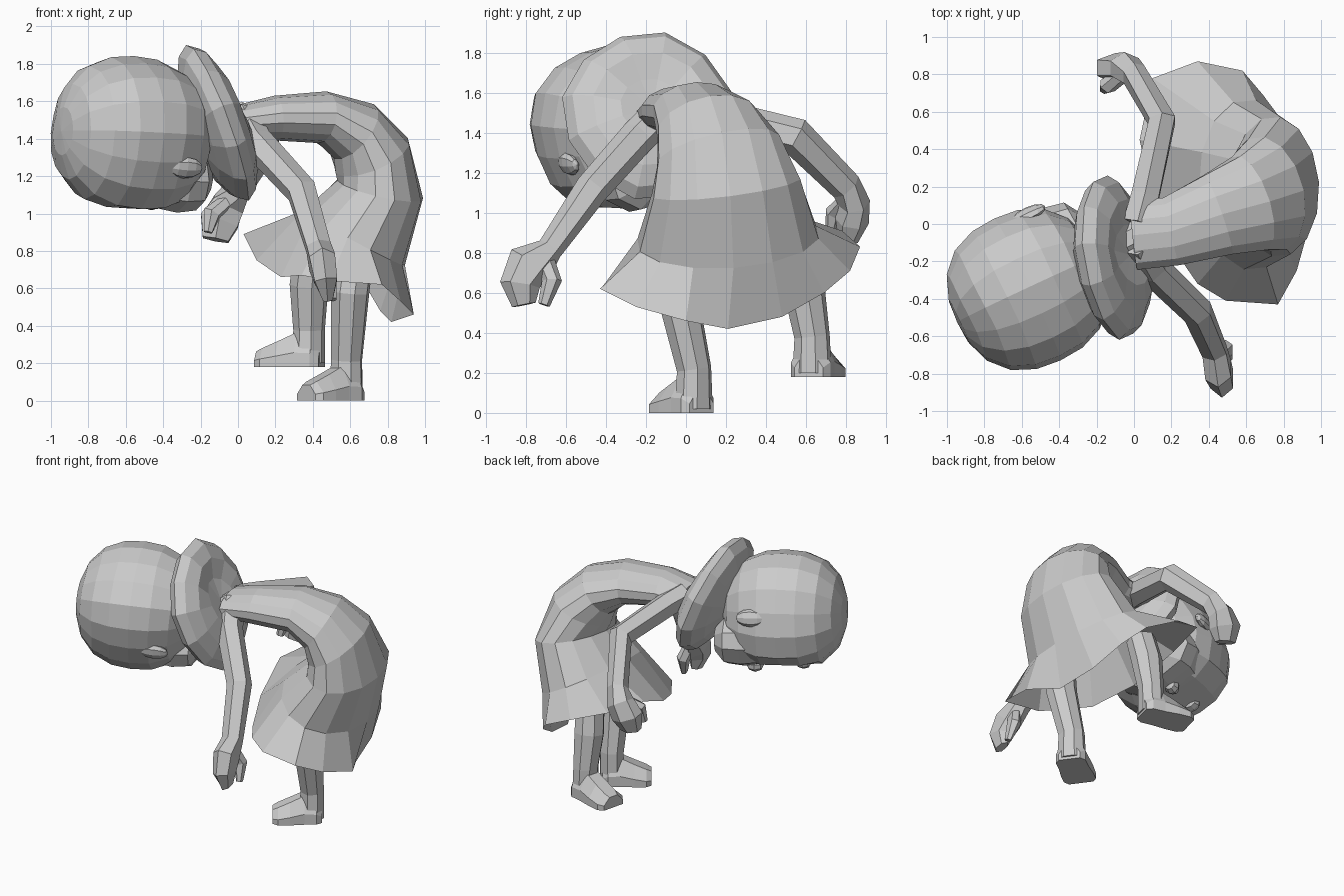
import bpy, bmesh, math
from mathutils import Vector, Matrix

if "Cube" in bpy.data.objects:
    bpy.data.objects.remove(bpy.data.objects["Cube"], do_unlink=True)

grey = bpy.data.materials.new("plain_grey")
grey.use_nodes = True
grey.diffuse_color = (0.6, 0.6, 0.6, 1)
grey.node_tree.nodes["Principled BSDF"].inputs["Base Color"].default_value = (0.6, 0.6, 0.6, 1)


def finish(name, bm):
    """Turn a bmesh into a flat-shaded grey object."""
    bmesh.ops.recalc_face_normals(bm, faces=bm.faces)
    mesh = bpy.data.meshes.new(name)
    bm.to_mesh(mesh)
    bm.free()
    mesh.materials.append(grey)
    obj = bpy.data.objects.new(name, mesh)
    bpy.context.collection.objects.link(obj)
    return obj


def loft(name, sections, sides, ref=(0, 1, 0), open_hem=None, floor=None):
    """Skin ellipses (centre, half width along ref, half depth) along a path."""
    bm = bmesh.new()
    points = [Vector(s[0]) for s in sections]
    rings = []
    for i, (centre, wide, deep) in enumerate(sections):
        t = (points[min(i + 1, len(points) - 1)] - points[max(i - 1, 0)]).normalized()
        side = Vector(ref)
        side = (side - t * side.dot(t)).normalized()
        up = t.cross(side)
        ring = []
        for k in range(sides):
            a = 2 * math.pi * (k + 0.5) / sides
            p = points[i] + side * wide * math.cos(a) + up * deep * math.sin(a)
            if floor is not None:
                p.z = max(p.z, floor)
            ring.append(bm.verts.new(p))
        rings.append(ring)
    if open_hem:
        rings.append([bm.verts.new(p) for p in open_hem])
    for a, b in zip(rings, rings[1:]):
        for k in range(sides):
            j = (k + 1) % sides
            bm.faces.new((a[k], a[j], b[j], b[k]))
    bm.faces.new(rings[0])
    if not open_hem:
        bm.faces.new(rings[-1])
    return finish(name, bm)


def ball(name, centre, axes, radii, segments=12, rings=8, power=2, shape=None):
    """Low-poly ellipsoid in a tilted frame; a higher power makes it boxier."""
    bm = bmesh.new()
    bmesh.ops.create_uvsphere(bm, u_segments=segments, v_segments=rings, radius=1)
    frame = Matrix(axes).transposed()
    for v in bm.verts:
        swell = sum(abs(c) ** power for c in v.co) ** (-1 / power)
        p = Vector(c * r * swell for c, r in zip(v.co, radii))
        if shape:
            p = shape(p)
        v.co = Vector(centre) + frame @ p
    return finish(name, bm)


# Dress: arched back, hips, and a skirt flaring to an uneven open hem
loft("dress", [
    ((0.0, -0.06, 1.49), 0.19, 0.09),
    ((0.2, -0.04, 1.51), 0.19, 0.12),
    ((0.45, 0.05, 1.515), 0.23, 0.14),
    ((0.62, 0.11, 1.44), 0.27, 0.18),
    ((0.715, 0.16, 1.31), 0.32, 0.215),
    ((0.76, 0.2, 1.13), 0.38, 0.235),
    ((0.62, 0.21, 0.87), 0.46, 0.31),
], 14, ref=(-0.1, 1, 0), open_hem=[
    (0.58, 0.82, 0.71), (0.69, 0.69, 0.6), (0.76, 0.48, 0.48), (0.82, 0.21, 0.42),
    (0.94, 0.0, 0.46), (0.87, -0.25, 0.53), (0.77, -0.43, 0.62), (0.49, -0.41, 0.64),
    (0.34, -0.32, 0.67), (0.23, -0.16, 0.66), (0.1, 0.12, 0.75), (0.03, 0.45, 0.89),
    (0.1, 0.78, 0.91), (0.34, 0.87, 0.83)])

# Neck
loft("neck", [((0.06, -0.04, 1.49), 0.1, 0.08), ((-0.25, -0.2, 1.42), 0.1, 0.1)], 8)

# Head frame: ear axis, face direction, crown direction
crown = Vector((-0.9, -0.42, 0.05)).normalized()
ear_axis = Vector((-0.38, 0.85, 0.36))
ear_axis = (ear_axis - crown * ear_axis.dot(crown)).normalized()
face = crown.cross(ear_axis)
head_axes = (ear_axis, face, crown)
head_centre = Vector((-0.57, -0.35, 1.42))


def on_head(e, f, u):
    return head_centre + ear_axis * e + face * f + crown * u


def flatten_face(p):
    return Vector((p.x, min(p.y, 0.36), p.z))


ball("head", head_centre, head_axes, (0.405, 0.41, 0.415), 16, 10, 2.4, flatten_face)
ball("jaw", on_head(0, 0.2, -0.27), head_axes, (0.29, 0.18, 0.2), 10, 6, 2.8)
ball("nose", on_head(0, 0.37, -0.2), head_axes, (0.05, 0.05, 0.06), 8, 4)
ball("fringe", on_head(0, 0.355, 0.13), head_axes, (0.06, 0.035, 0.05), 8, 4)
for side, name in ((1, "left_ear"), (-1, "right_ear")):
    ball(name, on_head(side * 0.375, 0.035, -0.17), head_axes, (0.035, 0.06, 0.1), 8, 6)

# Back hair: a thick tilted lens, hollowed a little towards the neck
long_axis = Vector((-0.33, 0.15, 0.82)).normalized()
out = Vector((-0.93, -0.14, -0.35))
out = (out - long_axis * out.dot(long_axis)).normalized()
hair_axes = (long_axis, out.cross(long_axis), out)


def hollow(p):
    dent = 0.1 * max(0, 1 - (p.xy - Vector((0.1, 0))).length / 0.25) if p.z < 0 else 0
    return Vector((p.x, p.y, p.z + dent))


ball("back_hair", (-0.11, -0.18, 1.485), hair_axes, (0.455, 0.45, 0.16), 12, 8, 1.8, hollow)

# Arms: shoulder, elbow, wrist, palm and fingertips
loft("forward_arm", [
    ((0.02, -0.1, 1.52), 0.09, 0.09),
    ((0.1, -0.24, 1.38), 0.09, 0.09),
    ((0.34, -0.47, 1.12), 0.085, 0.085),
    ((0.43, -0.68, 0.82), 0.075, 0.065),
    ((0.45, -0.78, 0.74), 0.08, 0.12),
    ((0.47, -0.83, 0.64), 0.07, 0.1),
    ((0.48, -0.81, 0.54), 0.03, 0.06),
], 6, ref=(1, 0, 0))
loft("forward_thumb", [
    ((0.45, -0.71, 0.77), 0.04, 0.05),
    ((0.49, -0.67, 0.66), 0.045, 0.05),
    ((0.51, -0.71, 0.54), 0.02, 0.03),
], 6, ref=(1, 0, 0))
loft("rear_arm", [
    ((0.02, 0.0, 1.51), 0.09, 0.09),
    ((0.06, 0.15, 1.48), 0.085, 0.09),
    ((0.15, 0.55, 1.38), 0.08, 0.095),
    ((0.0, 0.8, 1.13), 0.07, 0.08),
    ((-0.05, 0.84, 1.05), 0.1, 0.08),
    ((-0.1, 0.83, 0.96), 0.12, 0.085),
    ((-0.12, 0.81, 0.86), 0.08, 0.05),
], 6, ref=(1, 0, 0))
loft("rear_thumb", [
    ((-0.06, 0.8, 1.06), 0.045, 0.04),
    ((-0.14, 0.74, 1.0), 0.05, 0.045),
    ((-0.16, 0.72, 0.9), 0.025, 0.025),
], 6, ref=(1, 0, 0))


# Legs and feet
def leg(name, hip, knee, ankle, toe, sole):
    hip, knee, ankle = Vector(hip), Vector(knee), Vector(ankle)
    ahead = Vector((toe[0] - ankle.x, toe[1] - ankle.y, 0))
    across = Vector((-ahead.y, ahead.x, 0)).normalized()
    heel = Vector((ankle.x, ankle.y, sole))
    base = heel + Vector((0, 0, 0.02))
    loft(name + "_leg", [(hip, 0.1, 0.1), (knee, 0.105, 0.105), (ankle, 0.09, 0.085),
                         (base, 0.1, 0.085)], 8, ref=across)
    steps = [(-0.24, 0.08, 0.12), (-0.1, 0.11, 0.19), (0.2, 0.11, 0.2),
             (0.55, 0.12, 0.15), (0.85, 0.12, 0.11), (0.98, 0.09, 0.09)]
    loft(name + "_foot", [(heel + ahead * f, w, h) for f, w, h in steps],
         8, ref=across, floor=sole)


leg("forward", (0.63, -0.02, 0.8), (0.6, -0.04, 0.58), (0.58, 0.04, 0.22), (0.36, -0.12), 0.0)
leg("rear", (0.4, 0.55, 0.8), (0.38, 0.59, 0.62), (0.38, 0.63, 0.38), (0.1, 0.7), 0.18)
